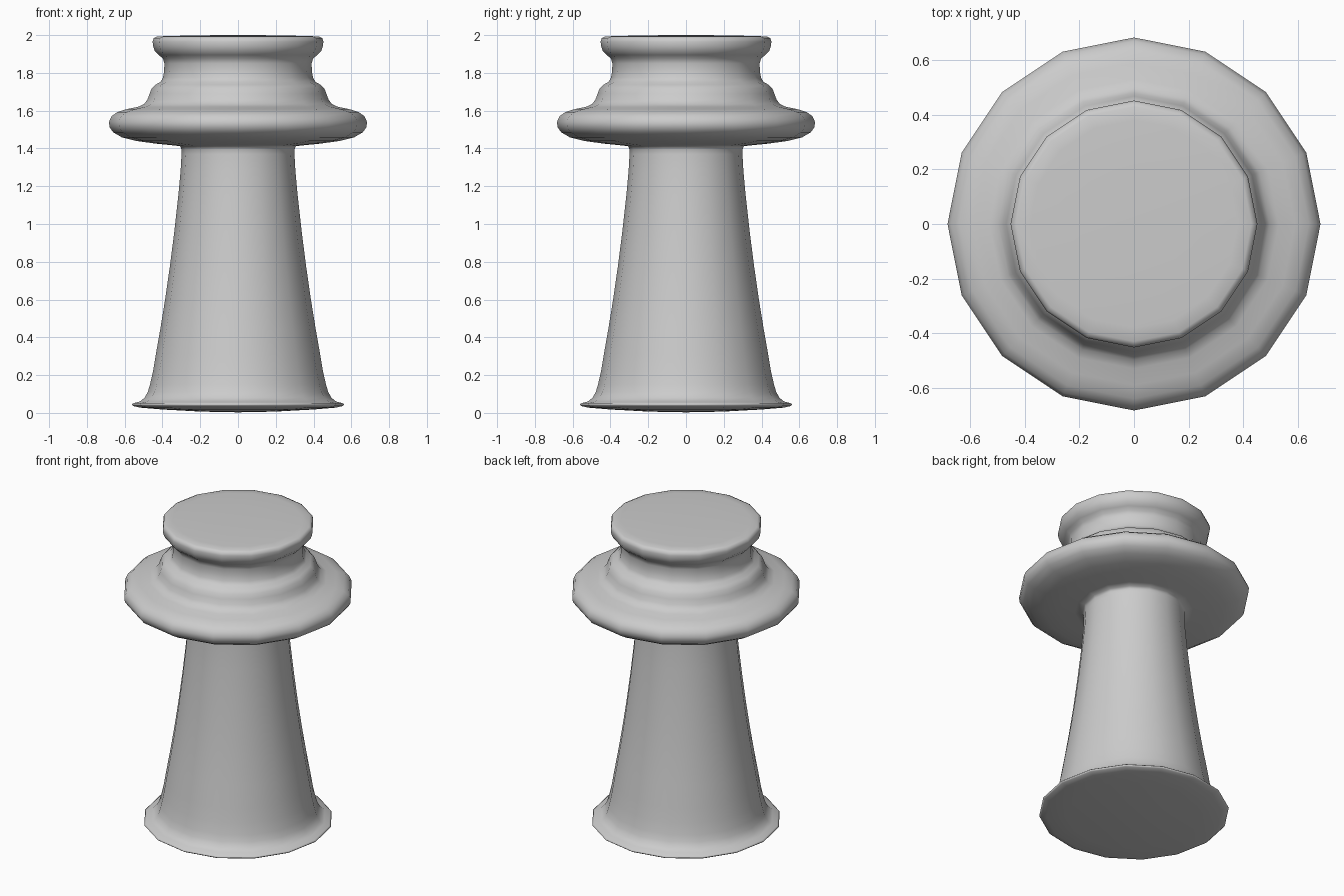
import bpy, bmesh, math

SIDES = 16

# Half-profiles (radius, height), bottom to top
foot = [(0.0, 0.003), (0.2, 0.007), (0.4, 0.018), (0.52, 0.028), (0.553, 0.036),
        (0.563, 0.044), (0.553, 0.052), (0.52, 0.06), (0.495, 0.08), (0.478, 0.11)]
shaft = [(0.466, 0.15), (0.45, 0.22), (0.435, 0.31), (0.412, 0.44), (0.386, 0.6),
         (0.36, 0.78), (0.336, 0.97), (0.316, 1.15), (0.304, 1.28), (0.299, 1.37),
         (0.299, 1.395), (0.307, 1.412)]
collar = [(0.35, 1.417), (0.44, 1.426), (0.54, 1.44), (0.615, 1.459), (0.66, 1.485),
          (0.68, 1.512), (0.683, 1.54), (0.67, 1.57), (0.64, 1.592), (0.59, 1.608),
          (0.53, 1.62), (0.497, 1.635), (0.48, 1.658), (0.468, 1.69), (0.457, 1.718),
          (0.438, 1.737)]
crown = [(0.41, 1.752), (0.397, 1.775), (0.391, 1.81), (0.39, 1.85), (0.397, 1.876),
         (0.42, 1.895), (0.44, 1.915), (0.449, 1.94), (0.452, 1.965), (0.447, 1.984),
         (0.43, 1.992), (0.38, 1.995), (0.2, 1.999), (0.0, 2.0)]


def lathe(name, profile):
    """Spin a half-profile about z into one closed turned object."""
    bm = bmesh.new()
    verts = [bm.verts.new((r, 0, z)) for r, z in profile]
    edges = [bm.edges.new(pair) for pair in zip(verts, verts[1:])]
    bmesh.ops.spin(bm, geom=verts + edges, cent=(0, 0, 0), axis=(0, 0, 1),
                   angle=math.tau, steps=SIDES, use_merge=False)
    bmesh.ops.remove_doubles(bm, verts=bm.verts[:], dist=1e-4)
    bmesh.ops.recalc_face_normals(bm, faces=bm.faces[:])
    for f in bm.faces:
        f.smooth = True
    mesh = bpy.data.meshes.new(name)
    bm.to_mesh(mesh)
    bm.free()
    obj = bpy.data.objects.new(name, mesh)
    bpy.context.collection.objects.link(obj)
    return obj


# Single turned piece: foot, tapering shaft, wide collar and flat crown
lathe("turned_tower_piece", foot + shaft + collar + crown)
